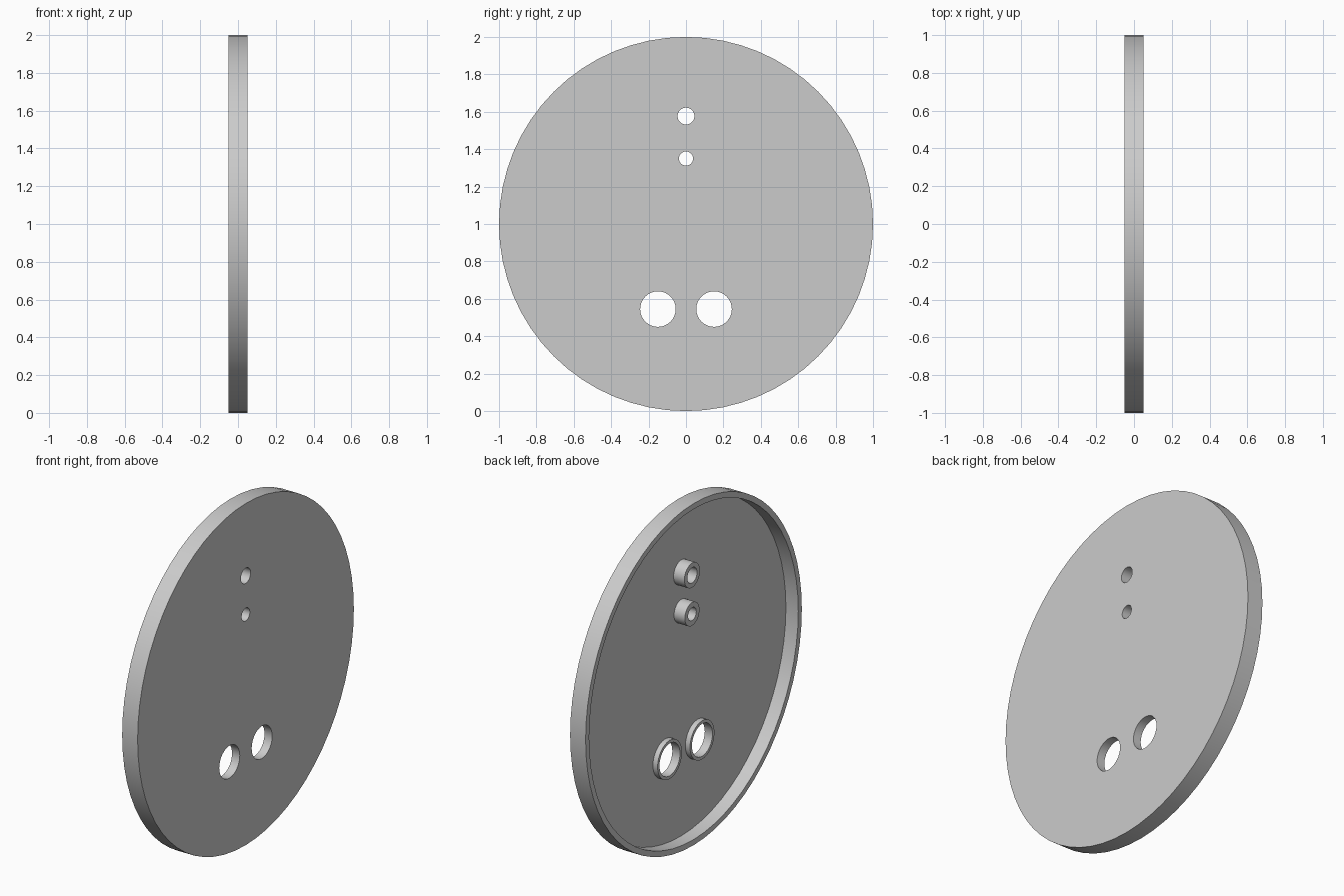
import bpy, bmesh
from math import cos, sin, pi, radians

cube = bpy.data.objects.get("Cube")
if cube:
    bpy.data.objects.remove(cube)

grey = bpy.data.materials.new("plain grey")
grey.use_nodes = True
grey.diffuse_color = (0.6, 0.6, 0.6, 1)
grey.node_tree.nodes["Principled BSDF"].inputs["Base Color"].default_value = (0.6, 0.6, 0.6, 1)

OUTER_X, RIM_X, FLOOR_X = 0.05, -0.05, 0.03


def lathe(name, profile, centre, sides, capped=False):
    """Turn (x, radius) points around the x axis; optionally cap both ends."""
    bm = bmesh.new()
    y0, z0 = centre
    rings = [[bm.verts.new((x, y0 + r * sin(2 * pi * i / sides), z0 + r * cos(2 * pi * i / sides)))
              for i in range(sides)] for x, r in profile]
    for a, b in zip(rings, rings[1:]):
        for i in range(sides):
            j = (i + 1) % sides
            bm.faces.new((a[i], a[j], b[j], b[i]))
    if capped:
        bm.faces.new(rings[0][::-1])
        bm.faces.new(rings[-1])
    mesh = bpy.data.meshes.new(name)
    bm.to_mesh(mesh)
    bm.free()
    mesh.materials.append(grey)
    obj = bpy.data.objects.new(name, mesh)
    bpy.context.collection.objects.link(obj)
    return obj


def smooth(obj):
    bpy.ops.object.select_all(action='DESELECT')
    obj.select_set(True)
    bpy.context.view_layer.objects.active = obj
    bpy.ops.object.shade_smooth_by_angle(angle=radians(30))


# Shallow round tray: flat outer face, rim and recessed floor
plate = lathe("round_plate", [(OUTER_X, 1), (RIM_X, 1), (RIM_X, 0.967), (FLOOR_X, 0.967)],
              (0, 1), 64, capped=True)

# Collars around the holes: name, centre (y, z), hole radius, outer radius, height
collars = [("upper_boss", (0, 1.577), 0.045, 0.072, 0.07),
           ("lower_boss", (0, 1.35), 0.038, 0.068, 0.07),
           ("front_ring", (-0.15, 0.545), 0.095, 0.113, 0.03),
           ("back_ring", (0.15, 0.545), 0.095, 0.113, 0.03)]

for name, centre, hole, outer, height in collars:
    top = FLOOR_X - height
    collar = lathe(name, [(FLOOR_X, outer), (top, outer), (top, hole), (FLOOR_X, hole)], centre, 32)
    smooth(collar)
    # Drill the matching hole through the plate
    cutter = lathe(name + "_cutter", [(0.2, hole), (-0.2, hole)], centre, 32, capped=True)
    cutter.hide_render = True
    cut = plate.modifiers.new(name + "_hole", 'BOOLEAN')
    cut.operation = 'DIFFERENCE'
    cut.solver = 'EXACT'
    cut.object = cutter

# Bake the holes and drop the cutters
bpy.context.view_layer.objects.active = plate
for mod in list(plate.modifiers):
    cutter = mod.object
    bpy.ops.object.modifier_apply(modifier=mod.name)
    bpy.data.objects.remove(cutter)
smooth(plate)
